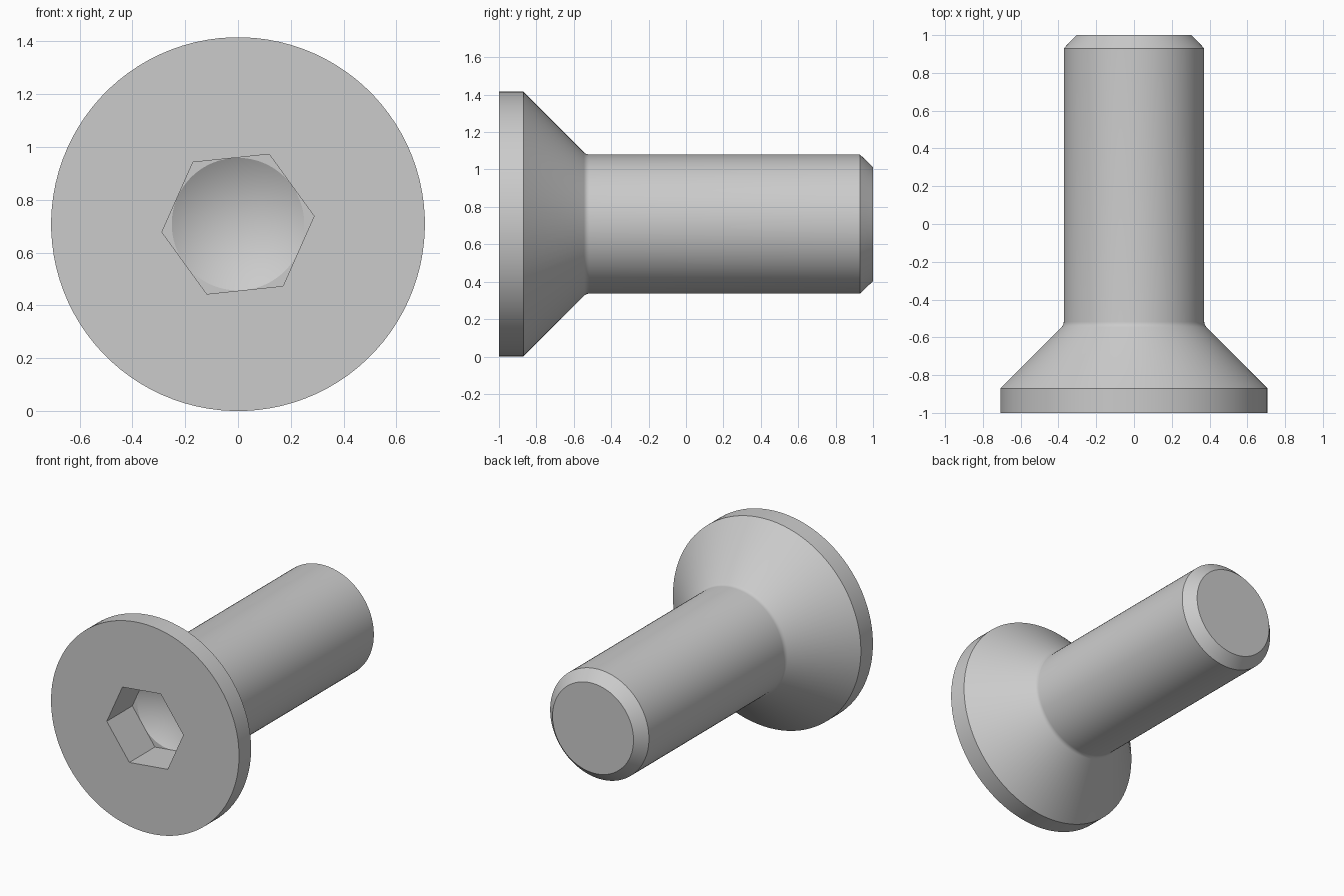
import bpy, bmesh
from math import cos, sin, pi, radians

cube = bpy.data.objects.get("Cube")
if cube:
    bpy.data.objects.remove(cube, do_unlink=True)

SEGMENTS = 96            # multiple of six, so hexagon corners fall on vertices
TURN = radians(6)        # twist of the hexagonal socket
HEAD_R, SHAFT_R, FLAT_R = 0.708, 0.372, 0.251
FILLET = 0.04

# Steel material
steel = bpy.data.materials.new("steel grey")
steel.use_nodes = True
grey = (0.6, 0.6, 0.6, 1)
steel.diffuse_color = grey
steel.node_tree.nodes["Principled BSDF"].inputs["Base Color"].default_value = grey


def round_radius(r):
    return lambda a: r


def hex_radius(a):
    return FLAT_R / cos(a % (pi / 3) - pi / 6)


# Small fillet between the head cone and the shaft
tangent = FILLET * 0.414
fillet = []
for i in range(5):
    a = radians(45) * (1 - i / 4)
    fillet.append((-0.534 + tangent - FILLET * sin(a),
                   round_radius(SHAFT_R + FILLET * (1 - cos(a)))))

# Profile along the axis, from socket bottom out over the head to the shaft end
rings = [
    (-0.58, None),                       # drill point
    (-0.725, round_radius(FLAT_R)),      # drill rim
    (-0.725, hex_radius),                # socket floor
    (-1.0, hex_radius),                  # socket mouth
    (-1.0, round_radius(HEAD_R)),        # head face
    (-0.87, round_radius(HEAD_R)),       # head rim
    *fillet,                             # countersunk cone into shaft
    (0.93, round_radius(SHAFT_R)),       # shaft
    (1.0, round_radius(0.305)),          # end chamfer
    (1.0, None),                         # end cap
]

bm = bmesh.new()
loops = []
for y, radius in rings:
    if radius is None:
        loops.append([bm.verts.new((0, y, HEAD_R))] * SEGMENTS)
        continue
    loop = []
    for i in range(SEGMENTS):
        a = 2 * pi * i / SEGMENTS
        # Guard against rounding at the hexagon corners
        r = radius(a + 1e-9)
        loop.append(bm.verts.new((r * cos(a + TURN), y, HEAD_R + r * sin(a + TURN))))
    loops.append(loop)

for inner, outer in zip(loops, loops[1:]):
    for i in range(SEGMENTS):
        j = (i + 1) % SEGMENTS
        corners = dict.fromkeys((inner[i], inner[j], outer[j], outer[i]))
        bm.faces.new(list(corners))

# Merge the coincident points where the drill rim touches the socket flats
bmesh.ops.remove_doubles(bm, verts=bm.verts, dist=1e-5)
bmesh.ops.recalc_face_normals(bm, faces=bm.faces)

mesh = bpy.data.meshes.new("countersunk_screw")
bm.to_mesh(mesh)
bm.free()
mesh.materials.append(steel)
screw = bpy.data.objects.new("countersunk_screw", mesh)
bpy.context.collection.objects.link(screw)

# Smooth round surfaces with crisp edges
bpy.ops.object.select_all(action="DESELECT")
screw.select_set(True)
bpy.context.view_layer.objects.active = screw
bpy.ops.object.shade_smooth_by_angle(angle=radians(25))
